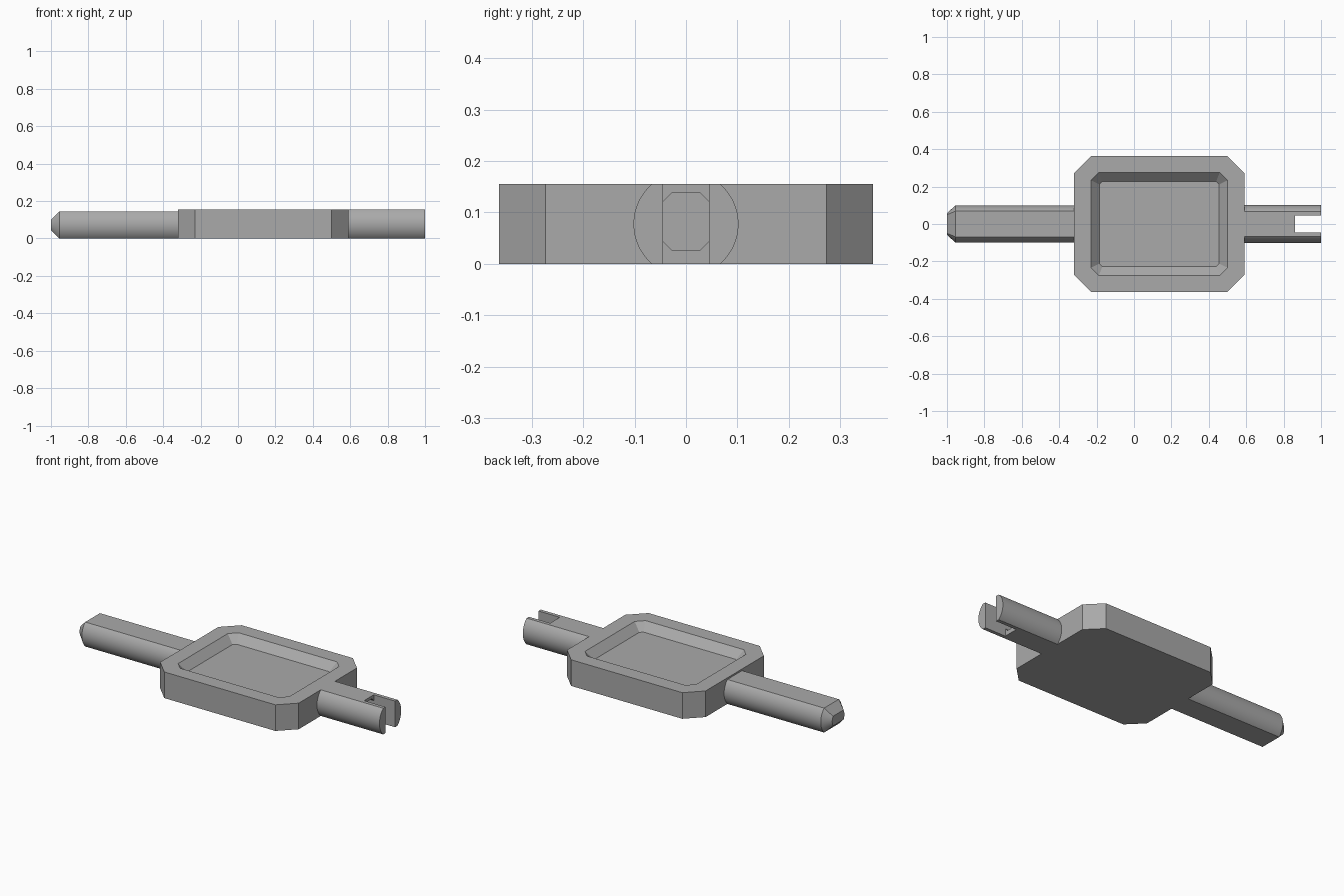
import bpy, bmesh, math

if "Cube" in bpy.data.objects:
    bpy.data.objects.remove(bpy.data.objects["Cube"])

grey = bpy.data.materials.new("plain_grey")
grey.diffuse_color = (0.4, 0.4, 0.4, 1)
grey.use_nodes = True
grey.node_tree.nodes["Principled BSDF"].inputs["Base Color"].default_value = grey.diffuse_color


def loft(name, rings, cap_start=True):
    """Skin a run of equal-length point rings and cap the ends."""
    bm = bmesh.new()
    loops = [[bm.verts.new(p) for p in ring] for ring in rings]
    n = len(loops[0])
    for a, b in zip(loops, loops[1:]):
        for i in range(n):
            j = (i + 1) % n
            bm.faces.new((a[i], a[j], b[j], b[i]))
    if cap_start:
        bm.faces.new(loops[0][::-1])
    bm.faces.new(loops[-1])
    bmesh.ops.recalc_face_normals(bm, faces=bm.faces)
    mesh = bpy.data.meshes.new(name)
    bm.to_mesh(mesh)
    bm.free()
    obj = bpy.data.objects.new(name, mesh)
    bpy.context.collection.objects.link(obj)
    mesh.materials.append(grey)
    return obj


def chamfered(u0, u1, v, c, place, v0=None):
    """Rectangle with cut corners, placed by a function of (u, v)."""
    lo = -v if v0 is None else v0
    pts = [(u0 + c, lo), (u1 - c, lo), (u1, lo + c), (u1, v - c),
           (u1 - c, v), (u0 + c, v), (u0, v - c), (u0, lo + c)]
    return [place(*p) for p in pts]


def rod_ring(x, r, half, zc, n=24):
    """Circle in the yz plane with flat top and bottom."""
    a = math.asin(half / r)
    arc = [-a + 2 * a * i / n for i in range(n + 1)]
    return ([(x, r * math.cos(t), zc + r * math.sin(t)) for t in arc] +
            [(x, -r * math.cos(t), zc + r * math.sin(t)) for t in reversed(arc)])


def cut(target, cutter):
    mod = target.modifiers.new("cut", 'BOOLEAN')
    mod.operation, mod.solver, mod.object = 'DIFFERENCE', 'EXACT', cutter
    bpy.context.view_layer.objects.active = target
    bpy.ops.object.modifier_apply(modifier=mod.name)
    bpy.data.objects.remove(cutter)


def at_z(z):
    return lambda u, v: (u, v, z)


def at_x(x):
    return lambda u, v: (x, u, v)


# Tray with cut corners and a bevelled recess
H = 0.155
loft("tray", [chamfered(-0.32, 0.59, 0.363, 0.09, at_z(0)),
              chamfered(-0.32, 0.59, 0.363, 0.09, at_z(H)),
              chamfered(-0.23, 0.50, 0.275, 0.042, at_z(H)),
              chamfered(-0.185, 0.455, 0.228, 0.016, at_z(H - 0.045))])

# Left rod with a tapered tip
left = loft("pointed_rod", [rod_ring(-0.32, 0.1, 0.0725, 0.0725),
                            rod_ring(-0.955, 0.1, 0.0725, 0.0725),
                            rod_ring(-1.0, 0.057, 0.0285, 0.0725)])

# Right rod with a slot and a shallow socket in the slot's end wall
right = loft("slotted_rod", [rod_ring(0.59, 0.102, H / 2, H / 2),
                             rod_ring(1.0, 0.102, H / 2, H / 2)])
cut(right, loft("slot_cutter", [chamfered(0.86, 1.1, 0.045, 0, at_z(-0.1))[i::2] for i in (0,)] +
                [chamfered(0.86, 1.1, 0.045, 0, at_z(0.3))[0::2]]))
cut(right, loft("socket_cutter", [chamfered(-0.045, 0.045, 0.138, 0.0175, at_x(x), 0.027)
                                  for x in (0.82, 0.88)]))

# Smooth the round sides, keep flats and ends sharp
for obj in (left, right):
    bpy.ops.object.select_all(action='DESELECT')
    obj.select_set(True)
    bpy.context.view_layer.objects.active = obj
    bpy.ops.object.shade_smooth_by_angle(angle=math.radians(25))
